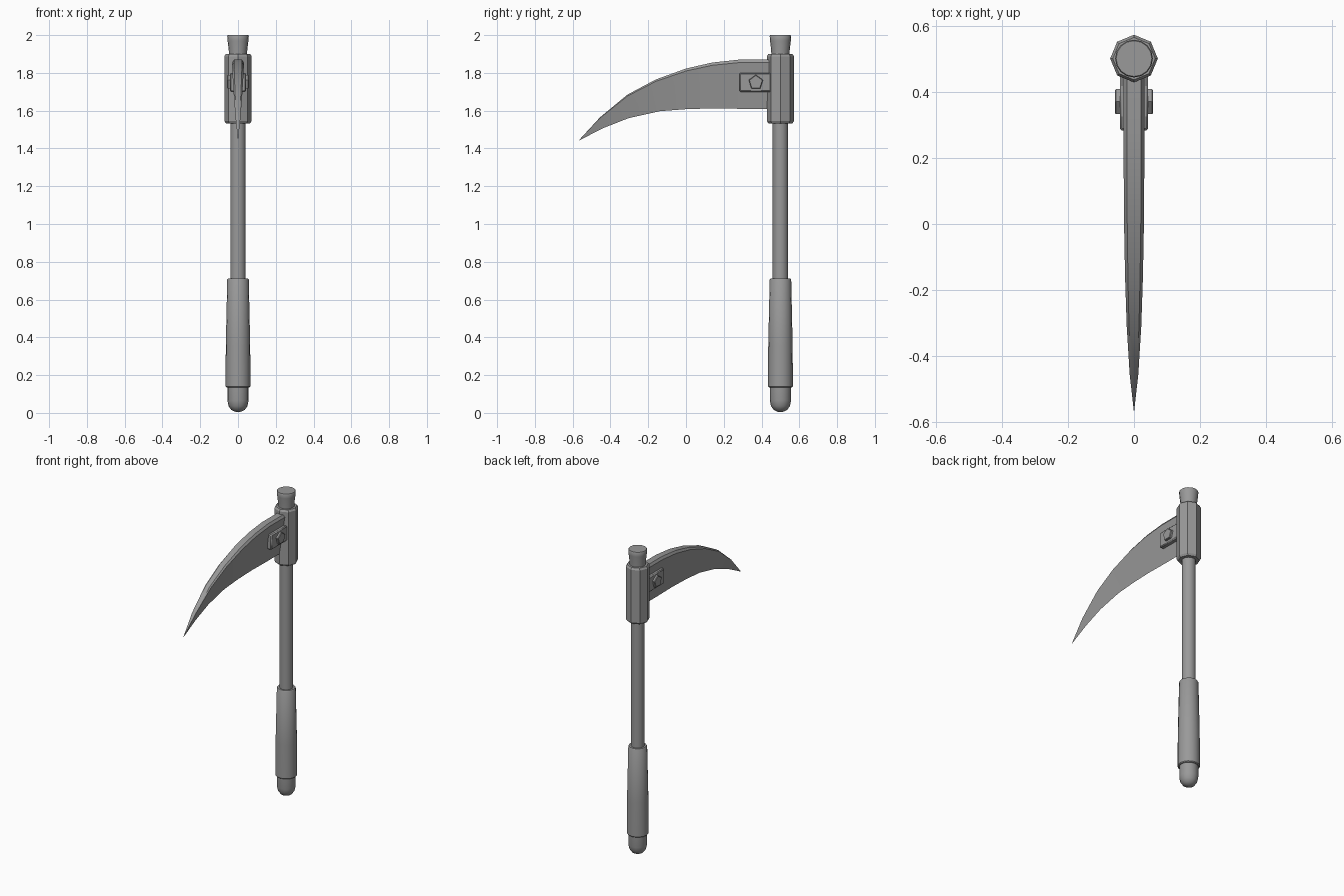
import bpy, bmesh, math
from mathutils import Matrix

if "Cube" in bpy.data.objects:
    bpy.data.objects.remove(bpy.data.objects["Cube"], do_unlink=True)

steel = bpy.data.materials.new("grey_metal")
steel.use_nodes = True
GREY = (0.32, 0.32, 0.32, 1)
steel.diffuse_color = GREY
steel.node_tree.nodes["Principled BSDF"].inputs["Base Color"].default_value = GREY

POLE_Y = 0.5


def finish(name, bm, angle=35):
    bmesh.ops.recalc_face_normals(bm, faces=bm.faces)
    mesh = bpy.data.meshes.new(name)
    bm.to_mesh(mesh)
    bm.free()
    mesh.materials.append(steel)
    obj = bpy.data.objects.new(name, mesh)
    bpy.context.collection.objects.link(obj)
    bpy.ops.object.select_all(action='DESELECT')
    obj.select_set(True)
    bpy.context.view_layer.objects.active = obj
    bpy.ops.object.shade_smooth_by_angle(angle=math.radians(angle))
    return obj


def turned(name, profile, sides, angle=35):
    """Closed solid of revolution about the pole from (radius, z) points."""
    bm = bmesh.new()
    rings = []
    for r, z in profile:
        rings.append([bm.verts.new((r * math.cos(a), POLE_Y + r * math.sin(a), z))
                      for a in (math.tau * i / sides for i in range(sides))])
    for a, b in zip(rings, rings[1:]):
        for i in range(sides):
            j = (i + 1) % sides
            bm.faces.new((a[i], a[j], b[j], b[i]))
    bm.faces.new(rings[0])
    bm.faces.new(rings[-1])
    return finish(name, bm, angle)


def add_bevel(obj, width):
    mod = obj.modifiers.new("edge_bevel", 'BEVEL')
    mod.width = width
    mod.segments = 1
    mod.limit_method = 'ANGLE'


# Pole parts, bottom to top
turned("pommel", [(0.012, 0.005), (0.035, 0.015), (0.050, 0.036), (0.056, 0.065), (0.056, 0.16)], 16)
turned("grip", [(0.061, 0.135), (0.066, 0.14), (0.0645, 0.36), (0.057, 0.705), (0.053, 0.711)], 16)
turned("shaft", [(0.041, 0.69), (0.041, 1.56)], 16)
turned("collar", [(0.064, 1.533), (0.072, 1.545), (0.072, 1.888), (0.064, 1.90)], 8, 30)
turned("pole_cap", [(0.048, 1.88), (0.049, 1.92), (0.055, 1.97), (0.057, 1.995), (0.054, 2.0)], 16)

# Blade: stations of (y, spine z, edge y, edge z, half thickness)
STATIONS = [
    (0.46, 1.87, 0.46, 1.61, 0.031),
    (0.28, 1.87, 0.28, 1.61, 0.031),
    (0.14, 1.855, 0.14, 1.612, 0.031),
    (0.0, 1.823, 0.0, 1.608, 0.030),
    (-0.16, 1.765, -0.14, 1.597, 0.027),
    (-0.31, 1.685, -0.305, 1.56, 0.022),
    (-0.455, 1.565, -0.44, 1.507, 0.013),
]
bm = bmesh.new()
loops = []
for y, z, ey, ez, t in STATIONS:
    drop = 0.06 * (z - ez)
    half = [(t * 0.68, y, z), (t, y, z - drop)]
    pts = half + [(0, ey, ez)] + [(-x, a, b) for x, a, b in reversed(half)]
    loops.append([bm.verts.new(p) for p in pts])
for a, b in zip(loops, loops[1:]):
    for i in range(5):
        j = (i + 1) % 5
        bm.faces.new((a[i], a[j], b[j], b[i]))
bm.faces.new(loops[0])
tip = bm.verts.new((0, -0.57, 1.44))
for i in range(5):
    bm.faces.new((loops[-1][i], loops[-1][(i + 1) % 5], tip))
finish("blade", bm, 30)

# Mounting plates and five-sided bolts on both faces of the blade
for side, s in (("left", 1), ("right", -1)):
    bm = bmesh.new()
    bmesh.ops.create_cube(bm, size=1, matrix=Matrix.Translation((s * 0.027, 0.371, 1.75))
                          @ Matrix.Diagonal((0.032, 0.176, 0.10, 1)))
    add_bevel(finish(side + "_mounting_plate", bm), 0.006)

    bm = bmesh.new()
    rings = []
    for x, r in ((0.035, 0.040), (0.054, 0.040), (0.058, 0.036)):
        rings.append([bm.verts.new((s * x, 0.37 + r * math.sin(a), 1.75 + r * math.cos(a)))
                      for a in (math.tau * i / 5 for i in range(5))])
    for a, b in zip(rings, rings[1:]):
        for i in range(5):
            j = (i + 1) % 5
            bm.faces.new((a[i], a[j], b[j], b[i]))
    bm.faces.new(rings[0])
    bm.faces.new(rings[-1])
    finish(side + "_bolt", bm, 30)
